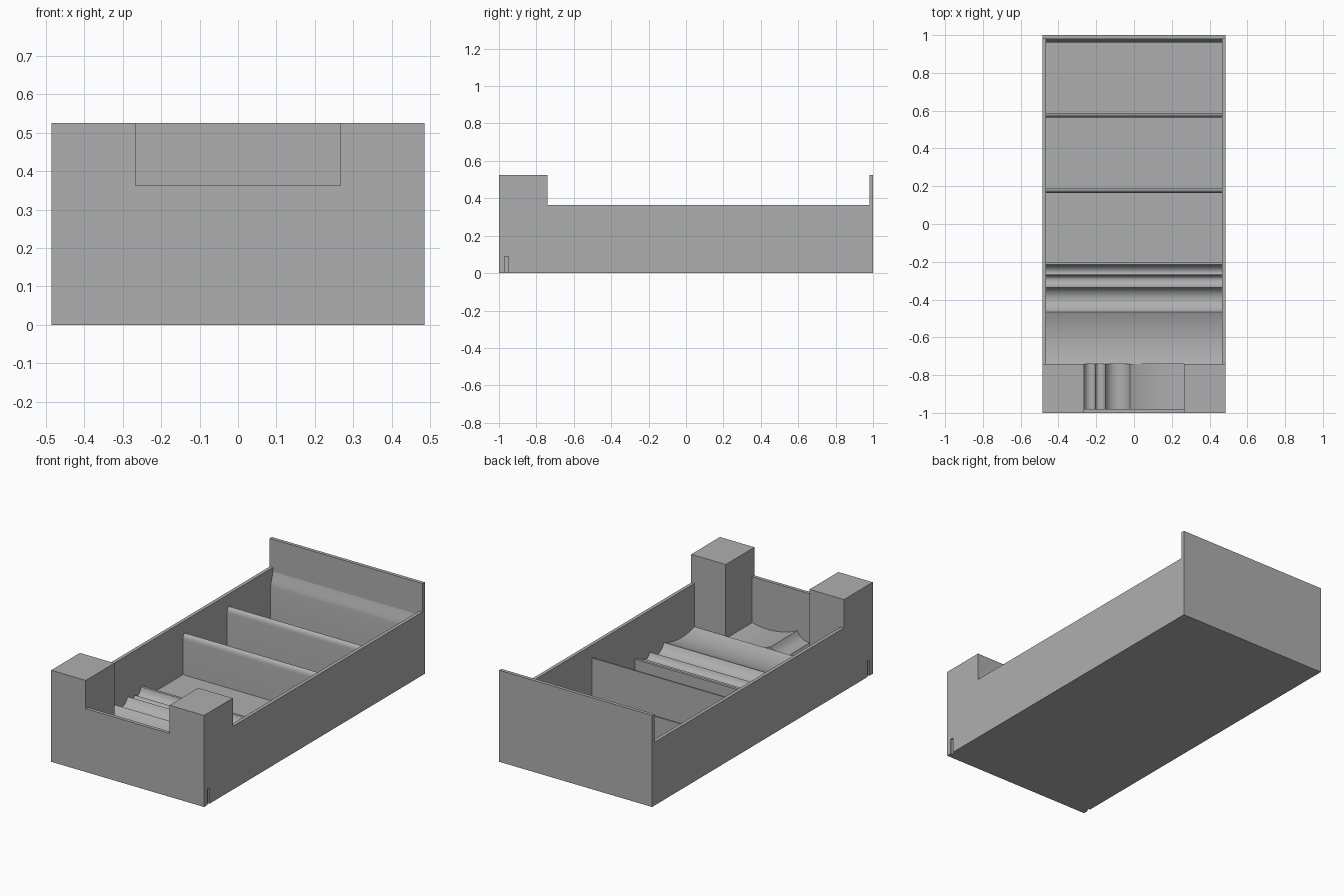
import bpy, bmesh, math

if "Cube" in bpy.data.objects:
    bpy.data.objects.remove(bpy.data.objects["Cube"])

grey = bpy.data.materials.new("plain grey")
grey.diffuse_color = (0.43, 0.43, 0.43, 1)
grey.use_nodes = True
grey.node_tree.nodes["Principled BSDF"].inputs["Base Color"].default_value = grey.diffuse_color

W, T = 0.485, 0.02          # half width, wall thickness
IN = W - T                  # inner half width
LOW, HIGH = 0.363, 0.525    # wall top, tower top
FRONT = -0.74               # rear face of the towers


def finish(name, bm):
    bmesh.ops.recalc_face_normals(bm, faces=bm.faces)
    me = bpy.data.meshes.new(name)
    bm.to_mesh(me)
    bm.free()
    ob = bpy.data.objects.new(name, me)
    bpy.context.collection.objects.link(ob)
    me.materials.append(grey)
    return ob


def extrude(name, pts, place, a, b):
    """Prism from a 2D profile; place(u, v, t) maps to 3D."""
    bm = bmesh.new()
    face = bm.faces.new([bm.verts.new(place(u, v, a)) for u, v in pts])
    d = [q - p for p, q in zip(place(0, 0, a), place(0, 0, b))]
    new = bmesh.ops.extrude_face_region(bm, geom=[face])["geom"]
    bmesh.ops.translate(bm, vec=d, verts=[v for v in new if isinstance(v, bmesh.types.BMVert)])
    # rebuild caps cleanly for concave outlines
    bmesh.ops.triangulate(bm, faces=[f for f in bm.faces if len(f.verts) > 4])
    return finish(name, bm)


def box(name, x0, x1, y0, y1, z0, z1):
    return extrude(name, [(x0, y0), (x1, y0), (x1, y1), (x0, y1)],
                   lambda u, v, t: (u, v, t), z0, z1)


def along_x(u, v, t):
    return (t, u, v)


def along_y(u, v, t):
    return (u, t, v)


def scoop(u0, z0, u1, z1, sag, n=12):
    """Concave arc sampled between two ridge points."""
    pts = []
    for i in range(n + 1):
        s = -1 + 2 * i / n
        r = (1 + (1 / max(sag, 1e-4) * (u1 - u0) / 2) ** 2) * sag / 2   # circle radius
        dip = math.sqrt(max(r * r - (s * (u1 - u0) / 2) ** 2, 0)) - (r - sag)
        pts.append((u0 + (u1 - u0) * i / n, z0 + (z1 - z0) * i / n - dip))
    return pts


def smooth(ob):
    bpy.ops.object.select_all(action='DESELECT')
    bpy.context.view_layer.objects.active = ob
    ob.select_set(True)
    bpy.ops.object.shade_smooth_by_angle(angle=math.radians(30))


# Floor plate
box("floor", -IN, IN, FRONT, 0.98, 0, 0.06)

# Side walls, each with a small slot near the front lower corner
for side, label in ((-1, "left"), (1, "right")):
    wall = [(-1, 0), (-0.97, 0), (-0.97, 0.09), (-0.95, 0.09), (-0.95, 0), (1, 0),
            (1, LOW), (FRONT, LOW), (FRONT, HIGH), (-1, HIGH)]
    extrude(label + "_wall_outer", wall, along_x, side * (W - 0.01), side * W)
    inner = [(-1, 0), (1, 0), (1, LOW), (FRONT, LOW), (FRONT, HIGH), (-1, HIGH)]
    extrude(label + "_wall_inner", inner, along_x, side * IN, side * (W - 0.01))
    # Front corner tower
    box(label + "_tower", *sorted((side * 0.266, side * IN)), -1, FRONT, 0, HIGH)

# Front and back walls
box("front_wall", -0.266, 0.266, -1, -0.98, 0, LOW)
box("back_wall", -W, W, 0.98, 1, 0, HIGH)

# Tall dividers with a rounded front top edge
for i, y in enumerate((0.165, 0.565)):
    prof = [(y, 0), (y + 0.022, 0), (y + 0.022, 0.29)]
    prof += [(y + 0.016 - 0.016 * math.sin(a * math.pi / 10),
              0.26 + 0.03 * math.cos(a * math.pi / 10)) for a in range(6)]
    smooth(extrude("divider_%d" % (i + 1), prof, along_x, -IN, IN))

# Sloped ledge on the back wall
smooth(extrude("back_ledge", [(0.96, 0), (0.98, 0), (0.98, 0.34), (0.97, 0.3), (0.963, 0.28), (0.96, 0.26)],
               along_x, -IN, IN))

# Scooped bed: wide shallow tray, then three troughs up to a low ridge
bed = scoop(FRONT, 0.115, -0.465, 0.13, 0.025)
bed += scoop(-0.465, 0.13, -0.335, 0.125, 0.045)[1:]
bed += scoop(-0.335, 0.125, -0.273, 0.11, 0.025)[1:]
bed += scoop(-0.273, 0.11, -0.215, 0.135, 0.028)[1:]
bed += [(-0.2, 0.135), (-0.2, 0), (FRONT, 0)]
smooth(extrude("scooped_bed", bed, along_x, -IN, IN))

# Matching scoops between the towers, running front to back
tray = scoop(-0.266, 0.13, -0.205, 0.115, 0.027)
tray += scoop(-0.205, 0.115, -0.15, 0.125, 0.025)[1:]
tray += scoop(-0.15, 0.125, -0.02, 0.13, 0.045)[1:]
tray += scoop(-0.02, 0.13, 0.266, 0.1, 0.025)[1:]
tray += [(0.266, 0), (-0.266, 0)]
smooth(extrude("front_scoops", tray, along_y, -0.98, FRONT))
